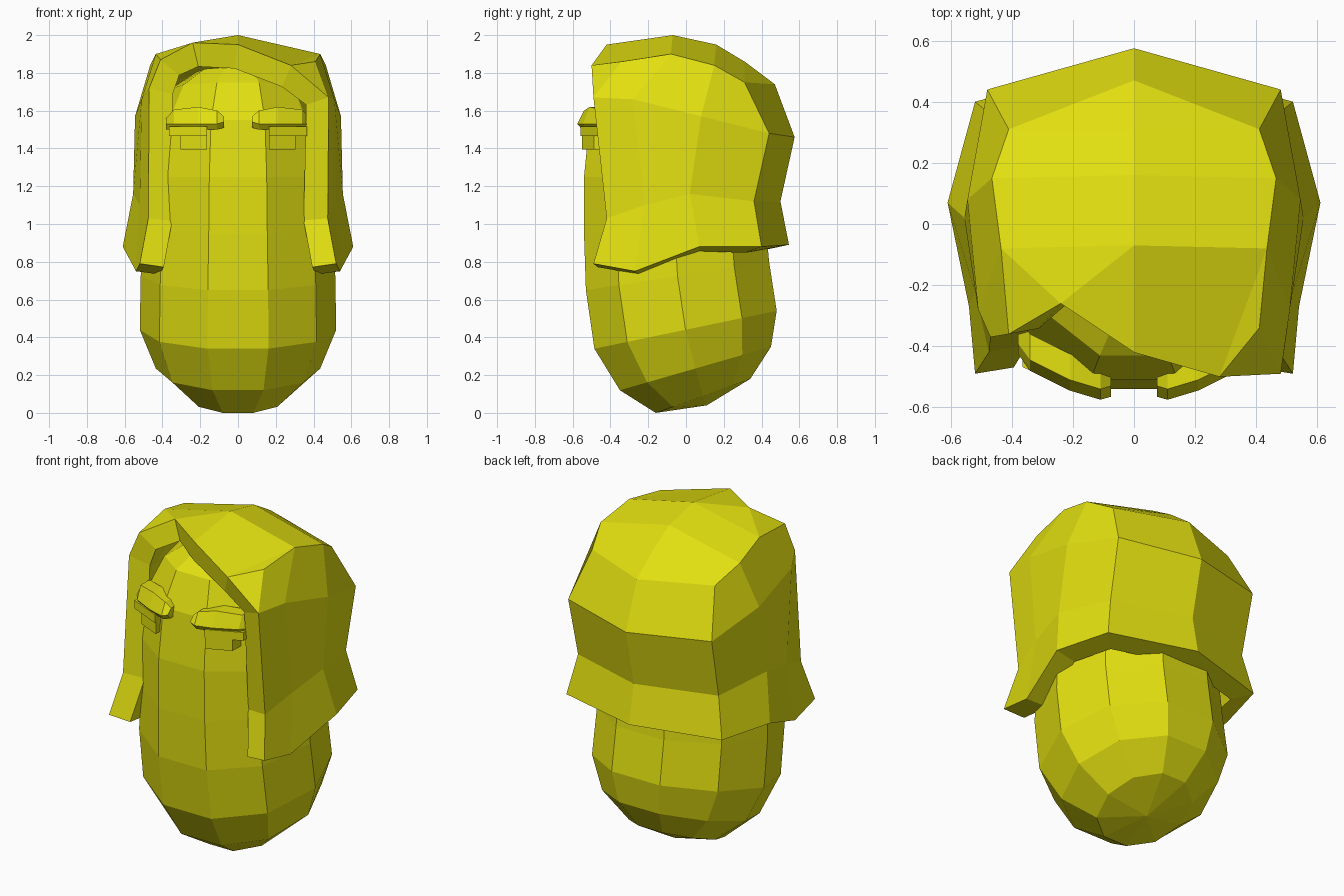
import bpy, bmesh

if "Cube" in bpy.data.objects:
    bpy.data.objects.remove(bpy.data.objects["Cube"])

yellow = bpy.data.materials.new("yellow")
yellow.diffuse_color = (0.76, 0.74, 0.005, 1)
yellow.use_nodes = True
yellow.node_tree.nodes["Principled BSDF"].inputs["Base Color"].default_value = yellow.diffuse_color


def make(name, faces):
    """Object from faces given as point lists; shared points are welded."""
    bm = bmesh.new()
    for f in faces:
        pts = [p for i, p in enumerate(f) if p != f[i - 1]]
        bm.faces.new([bm.verts.new(p) for p in pts])
    bmesh.ops.remove_doubles(bm, verts=bm.verts, dist=0.0005)
    bmesh.ops.recalc_face_normals(bm, faces=bm.faces)
    me = bpy.data.meshes.new(name)
    bm.to_mesh(me)
    bm.free()
    me.materials.append(yellow)
    ob = bpy.data.objects.new(name, me)
    bpy.context.collection.objects.link(ob)
    return ob


def strips(rows, closed):
    """Quads between neighbouring rows of points."""
    out = []
    for a, b in zip(rows, rows[1:]):
        n = len(a)
        for i in range(n if closed else n - 1):
            j = (i + 1) % n
            out.append([a[i], a[j], b[j], b[i]])
    return out


def flip(p):
    return (-p[0], p[1], p[2])


# Head: tilted ten-sided rings (front y, back y, front z, back z, half width)
RINGS = [(-0.16, 0.34, 0.0, 0.18, 0.26), (-0.35, 0.45, 0.12, 0.35, 0.435),
         (-0.485, 0.48, 0.34, 0.54, 0.52), (-0.53, 0.44, 0.65, 0.80, 0.515),
         (-0.54, 0.42, 0.95, 1.02, 0.50), (-0.54, 0.42, 1.25, 1.25, 0.49),
         (-0.51, 0.42, 1.55, 1.50, 0.46), (-0.43, 0.34, 1.75, 1.68, 0.36),
         (-0.33, 0.22, 1.83, 1.78, 0.22)]
COLS = [(0.31, 0), (0.80, 0.18), (1, 0.5), (0.81, 0.81), (0.31, 1)]
rows = []
for f, b, zf, zb, w in RINGS:
    half = [(cx * w, f + (b - f) * t, zf + (zb - zf) * t) for cx, t in COLS]
    rows.append(half + [flip(p) for p in reversed(half)])
pole = (0, 0.11, 0.04)
bottom = [[rows[0][i - 1], rows[0][i], pole] for i in range(10)]
make("head", strips(rows, True) + bottom + [rows[-1]])

# Hair: side and back rows from back centre to front strand, bottom upwards
HAIR = [
    [(0, .545, .89), (.52, .40, .88), (.61, .07, .88), (.54, -.27, .75), (.52, -.49, .79)],
    [(0, .50, 1.12), (.47, .36, 1.12), (.555, .02, 1.16), (.52, -.22, 1.10), (.475, -.42, 1.03)],
    [(0, .575, 1.46), (.48, .44, 1.48), (.545, .08, 1.57), (.51, -.28, 1.66), (.48, -.49, 1.67)],
    [(0, .47, 1.74), (.41, .31, 1.75), (.465, .15, 1.84), (.435, -.08, 1.90), (.41, -.34, 1.86)]]
left = [[flip(p) for p in r] for r in HAIR]
left[2][4] = (-.47, -.37, 1.72)
left[3][4] = (-.41, -.36, 1.87)
faces = strips(HAIR, False) + strips(left, False)
# Crown: arches joined to the top row of each side
crown = [(0, .47, 1.74), (0, .31, 1.86), (0, .16, 1.95), (0, -.07, 2.0)]
for top in (HAIR[3], left[3]):
    edge = [top[1], top[1], top[2], top[3]]
    faces += strips([crown, edge], False)
# Swept parting at the front
part, mid, sweep = (-.24, -.26, 1.96), (0, -.42, 1.95), (.28, -.50, 1.84)
cr, tl, tr, fl, fr = crown[3], left[3][3], HAIR[3][3], left[3][4], HAIR[3][4]
faces += [[tl, cr, part], [cr, mid, part], [tl, part, fl],
          [cr, tr, sweep, mid], [tr, fr, sweep], [fr, HAIR[2][4], sweep]]
hair = make("hair", faces)
sol = hair.modifiers.new("thickness", 'SOLIDIFY')
sol.thickness = 0.13
sol.offset = -1

# Brows and eyes on both sides
for side, s in (("right", 1), ("left", -1)):
    rows = []
    for x, y, zt, zb in [(.075, -.565, 1.57, 1.51), (.11, -.575, 1.60, 1.50),
                         (.21, -.545, 1.62, 1.50), (.34, -.48, 1.605, 1.50),
                         (.38, -.425, 1.56, 1.50)]:
        rows.append([(s * x, y, zb + .03), (s * x, y + .035, zt),
                     (s * x, y + .12, zt), (s * x, y + .12, zb),
                     (s * x, y + .025, zb)])
    make(side + "_brow", strips(rows, True) + [rows[0], rows[-1]])

    # Eye block under a wider lid, both following the slope of the face
    for part_name, xo, zb, zt, out in (("eye", .305, 1.395, 1.50, 0),
                                       ("eyelid", .365, 1.465, 1.515, .008)):
        rows = []
        for x in (.165, xo):
            y = -.55 + (x - .165) * .45 - out
            rows.append([(s * x, y, zb), (s * x, y, zt),
                         (s * x, y + .13, zt), (s * x, y + .13, zb)])
        make(side + "_" + part_name,
             strips(rows, True) + [rows[0], rows[1]])
